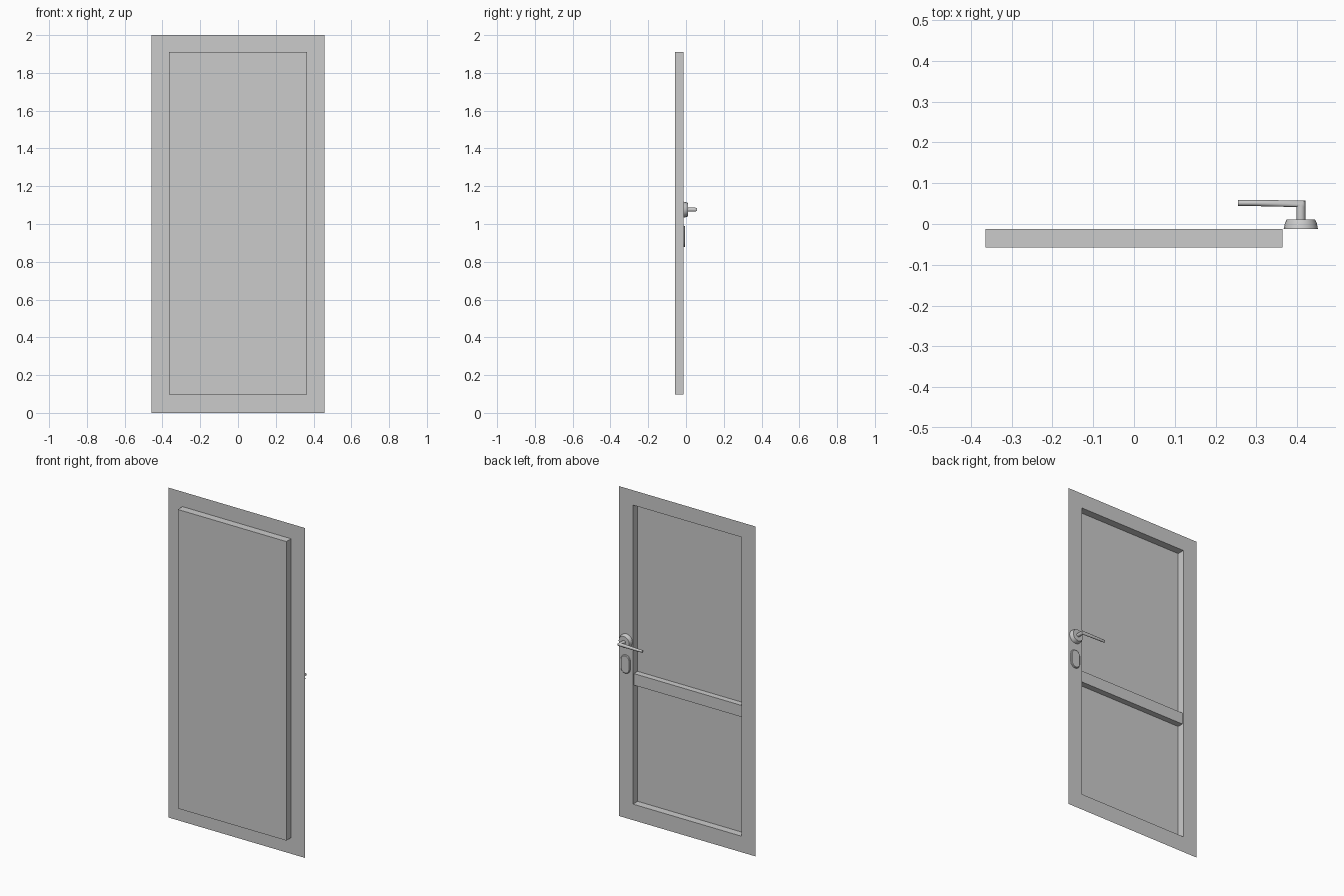
import bpy, bmesh, math
from mathutils import Matrix, Vector

if "Cube" in bpy.data.objects:
    bpy.data.objects.remove(bpy.data.objects["Cube"])

SHEET, FLOOR = -0.012, -0.057      # y of the door sheet and of the pressed panel


def finish(name, bm, smooth=False):
    me = bpy.data.meshes.new(name)
    bm.to_mesh(me)
    bm.free()
    ob = bpy.data.objects.new(name, me)
    bpy.context.collection.objects.link(ob)
    if smooth:
        bpy.ops.object.select_all(action='DESELECT')
        bpy.context.view_layer.objects.active = ob
        ob.select_set(True)
        bpy.ops.object.shade_smooth_by_angle(angle=math.radians(35))
    return ob


def bridge(bm, a, b):
    n = len(a)
    for i in range(n):
        bm.faces.new((a[i], a[(i + 1) % n], b[(i + 1) % n], b[i]))


def loft(name, rings, cap_start=False):
    """Skin a list of equal point rings and close the far end."""
    bm = bmesh.new()
    loops = [[bm.verts.new(p) for p in r] for r in rings]
    for a, b in zip(loops, loops[1:]):
        bridge(bm, a, b)
    bm.faces.new(loops[-1])
    if cap_start:
        bm.faces.new(loops[0][::-1])
    return bm


def rect(hx, z0, z1, y):
    return [(hx, y, z0), (-hx, y, z0), (-hx, y, z1), (hx, y, z1)]


def circle(x, z, r, y, n=16):
    return [(x + r * math.cos(2 * math.pi * i / n), y,
             z - r * math.sin(2 * math.pi * i / n)) for i in range(n)]


def stadium(x, z, r, h, y, n=8):
    pts = []
    for s, start in ((1, 0), (-1, math.pi)):
        for i in range(n + 1):
            a = start + math.pi * i / n
            pts.append((x + r * math.cos(a), y, z + s * h + r * math.sin(a)))
    return pts[::-1]


# Door: thin sheet with one deep pressed panel, open at the back
finish("door_sheet", loft("door", [rect(0.458, 0, 2, SHEET),
                                   rect(0.364, 0.097, 1.91, SHEET),
                                   rect(0.364, 0.097, 1.91, FLOOR)]))

# Cross rail inside the recess
bm = bmesh.new()
bmesh.ops.create_cube(bm, size=1)
y_rail = -0.021
bmesh.ops.transform(bm, verts=bm.verts, matrix=Matrix.Translation(
    (0, (y_rail + FLOOR) / 2, 0.85)) @ Matrix.Diagonal((0.728, y_rail - FLOOR, 0.07, 1)))
bmesh.ops.delete(bm, geom=[f for f in bm.faces if f.normal.y < -0.5 or abs(f.normal.x) > 0.5],
                 context='FACES')
finish("cross_rail", bm)

# Handle rose: tapered disc with a small step
HX, HZ = 0.409, 1.076
rose = [(0.042, SHEET), (0.039, 0.002), (0.035, 0.011), (0.018, 0.011)]
finish("handle_rose", loft("rose", [circle(HX, HZ, r, y) for r, y in rose], True), True)

# Lever: round neck with a mitred bend into the tapering grip
def lever_ring(c, u, hu, hz, n=12):
    return [Vector(c) + Vector(u) * hu * math.cos(2 * math.pi * i / n)
            + Vector((0, 0, hz * math.sin(2 * math.pi * i / n))) for i in range(n)]

rings = [lever_ring((HX, 0.008, HZ), (1, 0, 0), 0.011, 0.011),
         lever_ring((HX, 0.042, HZ), (1, 0, 0), 0.011, 0.011),
         lever_ring((HX, 0.0515, HZ), (1, 0.5, 0), 0.011, 0.0105),
         lever_ring((HX - 0.011, 0.0515, HZ), (0.3, 1, 0), 0.008, 0.010),
         lever_ring((0.29, 0.0515, HZ), (0, 1, 0), 0.0075, 0.0085),
         lever_ring((0.255, 0.0515, HZ), (0, 1, 0), 0.007, 0.0075)]
# clean square corner: one mitre ring replaces the two bend rings
rings[2:4] = [lever_ring((HX, 0.0495, HZ), (1, 0.72, 0), 0.011, 0.0105)]
bm = loft("lever", rings, True)
bmesh.ops.recalc_face_normals(bm, faces=bm.faces)
finish("handle_lever", bm, True)

# Keyhole cover: low oval plate with bevelled rim
KX, KZ = 0.412, 0.934
bm = loft("cover", [stadium(KX, KZ, 0.031, 0.026, SHEET),
                    stadium(KX, KZ, 0.030, 0.026, -0.007),
                    stadium(KX, KZ, 0.026, 0.026, -0.004)], True)
bmesh.ops.recalc_face_normals(bm, faces=bm.faces)
finish("keyhole_cover", bm, True)
